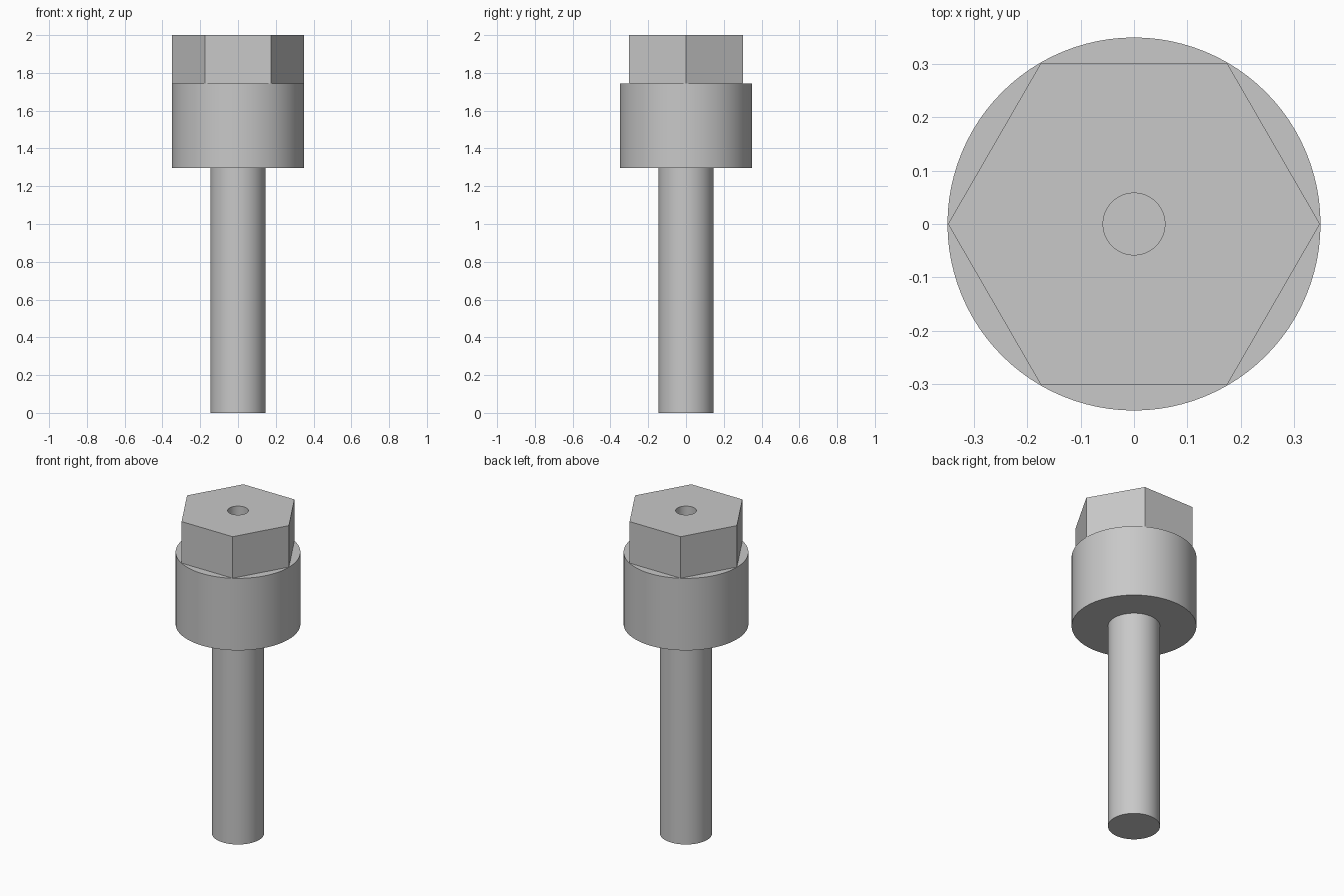
import bpy, bmesh
from math import cos, sin, pi, radians

cube = bpy.data.objects.get("Cube")
if cube:
    bpy.data.objects.remove(cube, do_unlink=True)

steel = bpy.data.materials.new("grey_steel")
steel.use_nodes = True
colour = (0.58, 0.58, 0.58, 1)
steel.diffuse_color = colour
steel.node_tree.nodes["Principled BSDF"].inputs["Base Color"].default_value = colour

SEGMENTS = 96


def ring_points(radius, z, hexagonal):
    """Points of a circle, or of a hexagon with corners on the x axis."""
    points = []
    for i in range(SEGMENTS):
        a = 2 * pi * i / SEGMENTS
        r = radius
        if hexagonal:
            r *= cos(pi / 6) / cos(a % (pi / 3) - pi / 6)
        points.append((r * cos(a), r * sin(a), z))
    return points


def loft(name, rings, capped=True):
    """Skin a stack of (radius, z, hexagonal) rings."""
    bm = bmesh.new()
    loops = [[bm.verts.new(p) for p in ring_points(*ring)] for ring in rings]
    for low, high in zip(loops, loops[1:]):
        for i in range(SEGMENTS):
            j = (i + 1) % SEGMENTS
            bm.faces.new((low[i], low[j], high[j], high[i]))
    if capped:
        bm.faces.new(loops[0][::-1])
        bm.faces.new(loops[-1])
    mesh = bpy.data.meshes.new(name)
    bm.to_mesh(mesh)
    bm.free()
    mesh.materials.append(steel)
    obj = bpy.data.objects.new(name, mesh)
    bpy.context.collection.objects.link(obj)
    bpy.ops.object.select_all(action="DESELECT")
    obj.select_set(True)
    bpy.context.view_layer.objects.active = obj
    bpy.ops.object.shade_smooth_by_angle(angle=radians(30))
    return obj


COLLAR_BASE, COLLAR_TOP, TOP = 1.297, 1.743, 2.0

# Round shank and the wide collar above it
loft("shank", [(0.146, 0, False), (0.146, COLLAR_BASE, False)])
loft("collar", [(0.35, COLLAR_BASE, False), (0.35, COLLAR_TOP, False)])

# Hexagonal head with a round bore; the collar top closes the bore
loft("hex_head", [(0.349, COLLAR_TOP, True), (0.349, TOP, True),
                  (0.058, TOP, False), (0.058, COLLAR_TOP, False)], capped=False)
